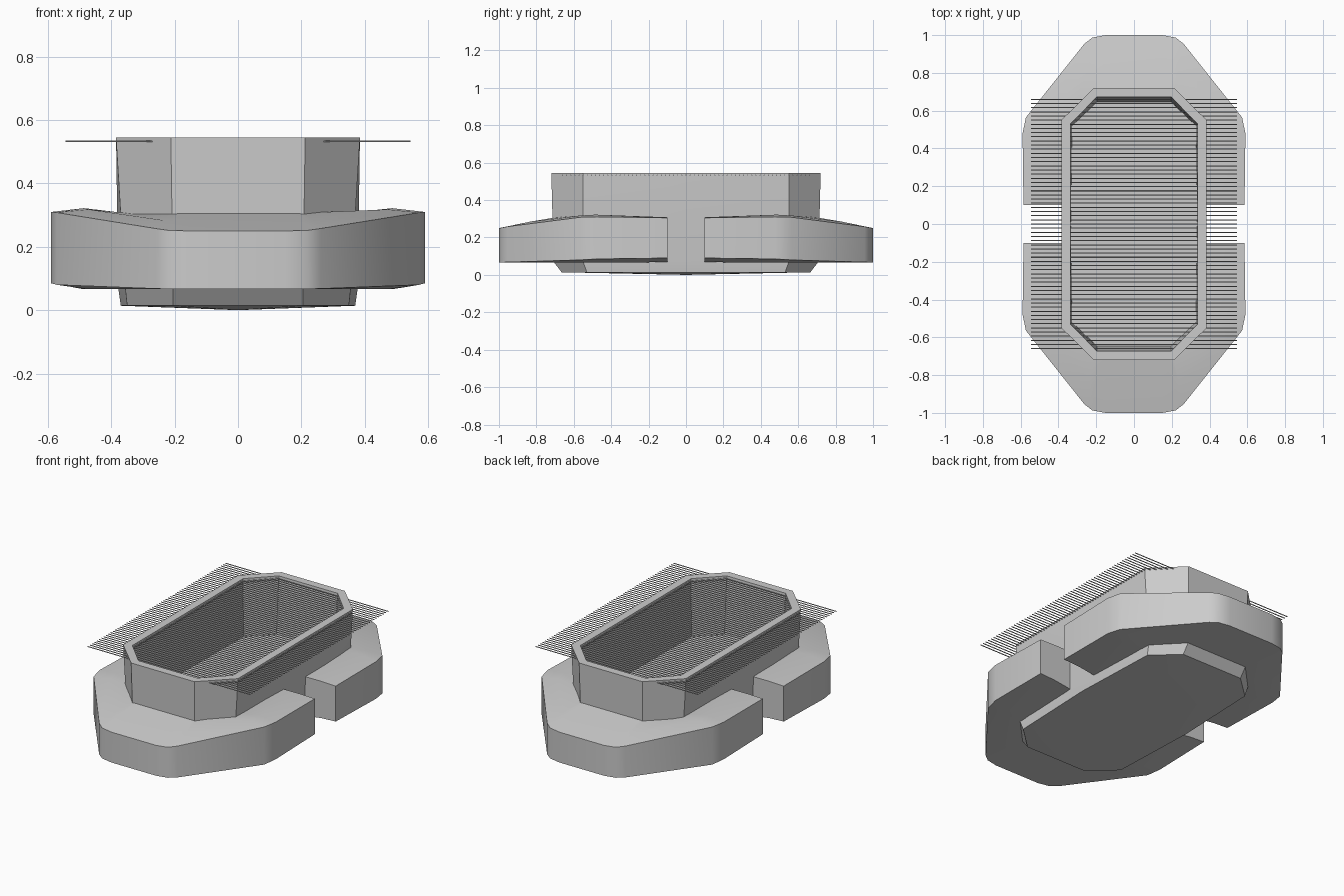
import bpy, bmesh, math
from mathutils import Matrix

if "Cube" in bpy.data.objects:
    bpy.data.objects.remove(bpy.data.objects["Cube"])


def finish(bm, name):
    bmesh.ops.recalc_face_normals(bm, faces=bm.faces[:])
    me = bpy.data.meshes.new(name)
    bm.to_mesh(me)
    bm.free()
    ob = bpy.data.objects.new(name, me)
    bpy.context.collection.objects.link(ob)
    return ob


def smooth(ob, deg):
    bpy.ops.object.select_all(action='DESELECT')
    ob.select_set(True)
    bpy.context.view_layer.objects.active = ob
    bpy.ops.object.shade_smooth_by_angle(angle=math.radians(deg))


# Tub: chamfered rectangular loops from the underside, up the outside, down the inside
def tub_loop(bm, side, corner_x, corner_y, end_x, end_y, z):
    q = [(side, 0), (corner_x, corner_y), (end_x, end_y)]
    pts = q + [(-x, y) for x, y in q[:0:-1]]
    pts += [(-x, -y) for x, y in pts]
    return [bm.verts.new((x, y, z)) for x, y in pts]


bm = bmesh.new()
loops = [tub_loop(bm, *p) for p in (
    (0.370, 0.350, 0.53, 0.205, 0.665, 0.014),
    (0.378, 0.356, 0.55, 0.205, 0.708, 0.070),
    (0.385, 0.385, 0.55, 0.212, 0.720, 0.545),
    (0.337, 0.337, 0.53, 0.197, 0.672, 0.545),
    (0.335, 0.328, 0.52, 0.195, 0.647, 0.200))]
for a, b in zip(loops, loops[1:]):
    for i in range(len(a)):
        j = (i + 1) % len(a)
        bm.faces.new((a[i], a[j], b[j], b[i]))
bm.faces.new(loops[-1])
keel = bm.verts.new((0, 0, 0))
for i, v in enumerate(loops[0]):
    bm.faces.new((keel, loops[0][i - 1], v))
smooth(finish(bm, "tub"), 15)

# Collar halves: sections (outer, middle, inner) swept round each end of the tub
# each row: outer x, y, top, bottom / inner x, y / middle top, bottom
SECTIONS = (
    (0.585, 0.100, 0.305, 0.090, 0.365, 0.10, 0.308, 0.085),
    (0.590, 0.480, 0.310, 0.085, 0.360, 0.49, 0.322, 0.066),
    (0.572, 0.565, 0.308, 0.080, 0.350, 0.54, 0.318, 0.066),
    (0.262, 0.955, 0.258, 0.068, 0.205, 0.69, 0.284, 0.067),
    (0.220, 0.987, 0.252, 0.067, 0.190, 0.70, 0.279, 0.067),
    (0.150, 1.000, 0.250, 0.066, 0.150, 0.70, 0.278, 0.067))


def collar_half(name, sign):
    bm = bmesh.new()
    rows = [(1, s) for s in SECTIONS] + [(-1, s) for s in reversed(SECTIONS)]
    rings = []
    for sx, (ox, oy, ot, ob, ix, iy, mt, mb) in rows:
        mx, my = ox * 0.55 + ix * 0.45, oy * 0.55 + iy * 0.45
        prof = [(ox, oy, ob), (ox, oy, ot), (mx, my, mt),
                (ix, iy, 0.307), (ix, iy, 0.068), (mx, my, mb)]
        rings.append([bm.verts.new((sx * x, sign * y, z)) for x, y, z in prof])
    for a, b in zip(rings, rings[1:]):
        for i in range(6):
            j = (i + 1) % 6
            bm.faces.new((a[i], a[j], b[j], b[i]))
    bm.faces.new(rings[0])
    bm.faces.new(rings[-1])
    smooth(finish(bm, name), 30)


collar_half("back_collar", 1)
collar_half("front_collar", -1)

# Rack of thin rods laid across the rim
bm = bmesh.new()
COUNT = 61
for i in range(COUNT):
    y = -0.66 + 1.32 * i / (COUNT - 1)
    bmesh.ops.create_cone(
        bm, cap_ends=True, segments=6, radius1=0.0027, radius2=0.0027, depth=1.09,
        matrix=Matrix.Translation((0, y, 0.533)) @ Matrix.Rotation(math.pi / 2, 4, 'Y'))
smooth(finish(bm, "rod_rack"), 65)
